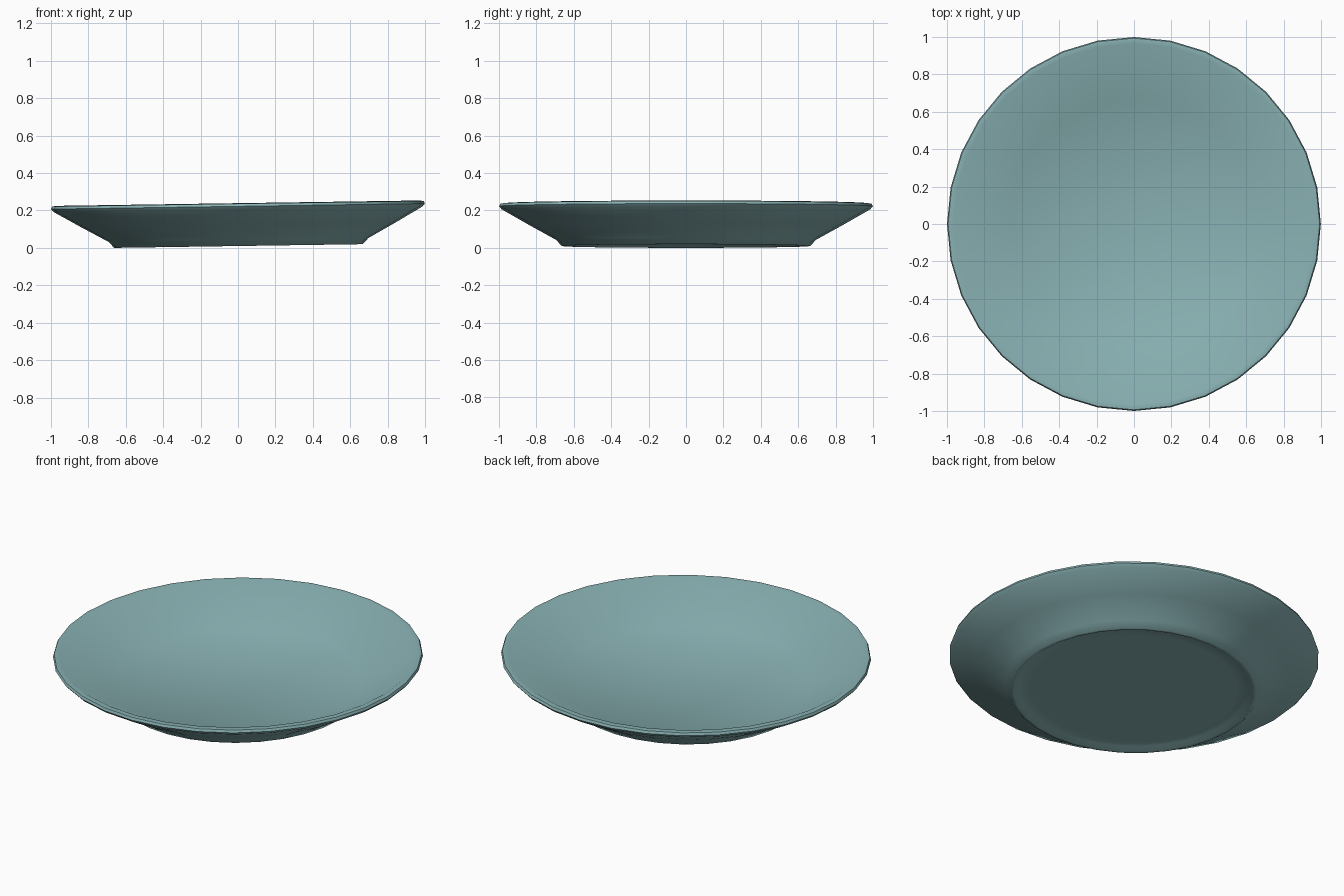
import bpy, bmesh, math
from mathutils import Matrix

cube = bpy.data.objects.get("Cube")
if cube:
    bpy.data.objects.remove(cube, do_unlink=True)

# Glaze colour
glaze = bpy.data.materials.new("muted teal glaze")
glaze.use_nodes = True
colour = (0.25, 0.44, 0.45, 1)
glaze.diffuse_color = colour
bsdf = next(n for n in glaze.node_tree.nodes if n.type == 'BSDF_PRINCIPLED')
bsdf.inputs["Base Color"].default_value = colour
bsdf.inputs["Roughness"].default_value = 0.6

# Plate cross-section (radius, height): shallow recess under the base,
# foot, flared wall, rim, inner slope
profile = [(0.56, 0.029), (0.62, 0.028), (0.648, 0.012), (0.664, 0.012),
           (0.695, 0.045), (0.84, 0.125), (0.985, 0.208),
           (0.999, 0.224), (0.993, 0.238), (0.965, 0.241), (0.67, 0.082)]

bm = bmesh.new()
verts = [bm.verts.new((r, 0, z)) for r, z in profile]
edges = [bm.edges.new(pair) for pair in zip(verts, verts[1:])]
bmesh.ops.spin(bm, geom=verts + edges, cent=(0, 0, 0), axis=(0, 0, 1),
               angle=math.tau, steps=32, use_duplicate=False)
bmesh.ops.remove_doubles(bm, verts=bm.verts, dist=0.0005)

# Flat underside and flat well
bmesh.ops.holes_fill(bm, edges=[e for e in bm.edges if e.is_boundary], sides=0)
bmesh.ops.recalc_face_normals(bm, faces=bm.faces)

# The plate rests slightly higher on its left
bm.transform(Matrix.Rotation(math.radians(-0.85), 4, 'Y'))
lowest = min(v.co.z for v in bm.verts)
bm.transform(Matrix.Translation((0.003, 0, -lowest)))

mesh = bpy.data.meshes.new("plate")
bm.to_mesh(mesh)
bm.free()
mesh.materials.append(glaze)
plate = bpy.data.objects.new("plate", mesh)
bpy.context.collection.objects.link(plate)

bpy.ops.object.select_all(action='DESELECT')
plate.select_set(True)
bpy.context.view_layer.objects.active = plate
bpy.ops.object.shade_smooth_by_angle(angle=math.radians(50))
